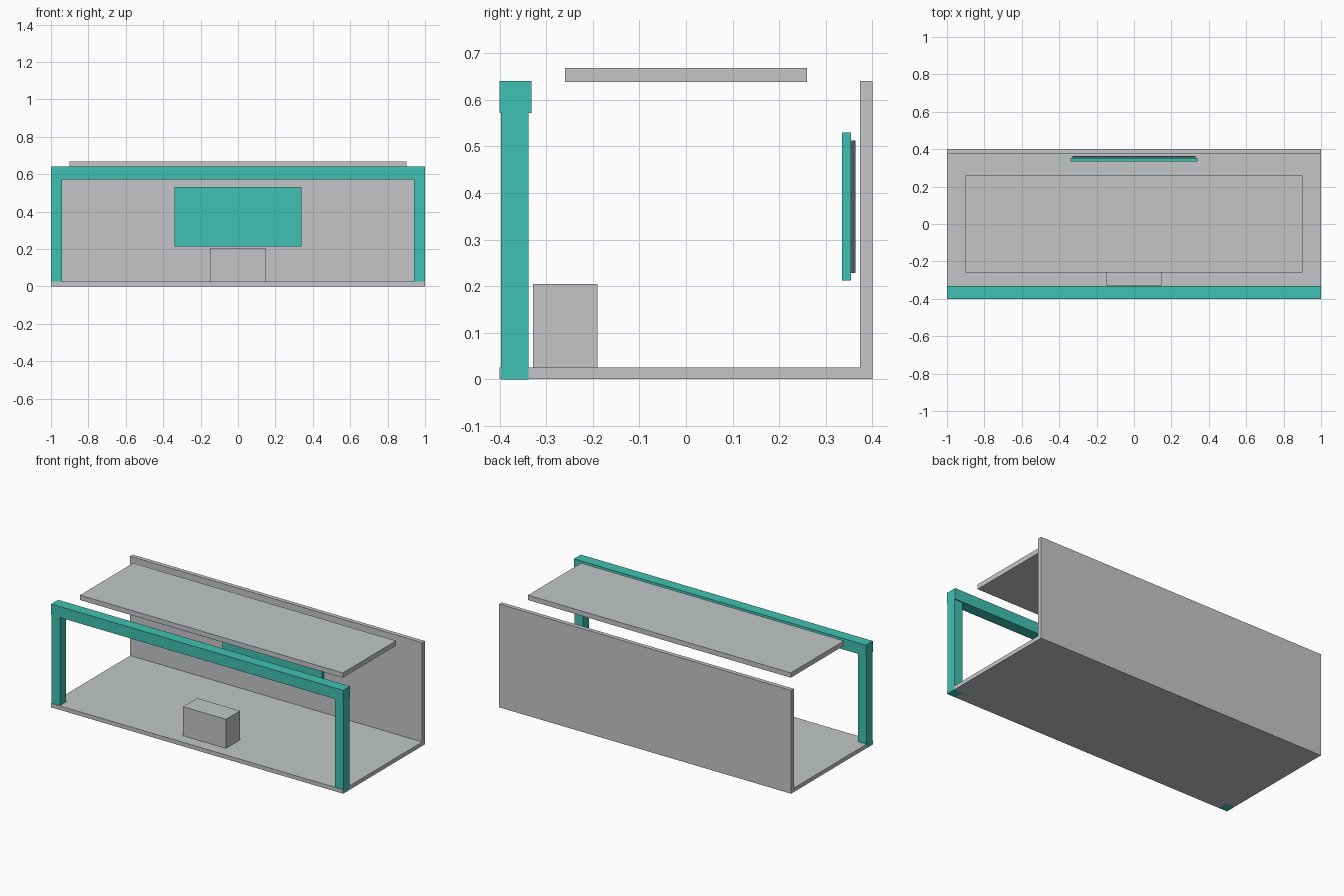
import bpy

if "Cube" in bpy.data.objects:
    bpy.data.objects.remove(bpy.data.objects["Cube"])


def material(name, rgb):
    m = bpy.data.materials.new(name)
    m.diffuse_color = (*rgb, 1.0)
    m.use_nodes = True
    m.node_tree.nodes["Principled BSDF"].inputs["Base Color"].default_value = m.diffuse_color
    return m


GREY = material("light grey", (0.546, 0.565, 0.578))
TEAL = material("teal", (0.051, 0.533, 0.445))
SLATE = material("dark slate", (0.07, 0.105, 0.15))


def box(name, x, y, z, mat):
    """Box from (min, max) ranges on each axis."""
    bpy.ops.mesh.primitive_cube_add(size=1)
    o = bpy.context.object
    o.name = name
    spans = (x, y, z)
    o.location = [(a + b) / 2 for a, b in spans]
    o.scale = [b - a for a, b in spans]
    bpy.ops.object.transform_apply(location=True, rotation=True, scale=True)
    o.data.materials.append(mat)
    return o


# Shell: floor, back wall and floating ceiling panel
box("floor", (-1, 1), (-0.4, 0.4), (0.0003, 0.025), GREY)
box("back_wall", (-1, 1), (0.374, 0.4), (0.025, 0.64), GREY)
box("ceiling_panel", (-0.9, 0.9), (-0.26, 0.26), (0.638, 0.668), GREY)

# Front frame: two posts (passing through the floor) and the beam
for side, label in ((-1, "left"), (1, "right")):
    xs = sorted((side * 0.942, side * 1.0003))
    box(f"{label}_front_post", xs, (-0.397, -0.338), (0, 0.572), TEAL)
box("front_beam", (-1, 1), (-0.4, -0.332), (0.572, 0.64), TEAL)

# Wall display with its backing plate
box("display_panel", (-0.34, 0.34), (0.335, 0.354), (0.212, 0.53), TEAL)
box("display_backing", (-0.33, 0.33), (0.354, 0.364), (0.228, 0.513), SLATE)

# Counter block near the front
box("counter", (-0.147, 0.147), (-0.328, -0.19), (0.025, 0.205), GREY)
